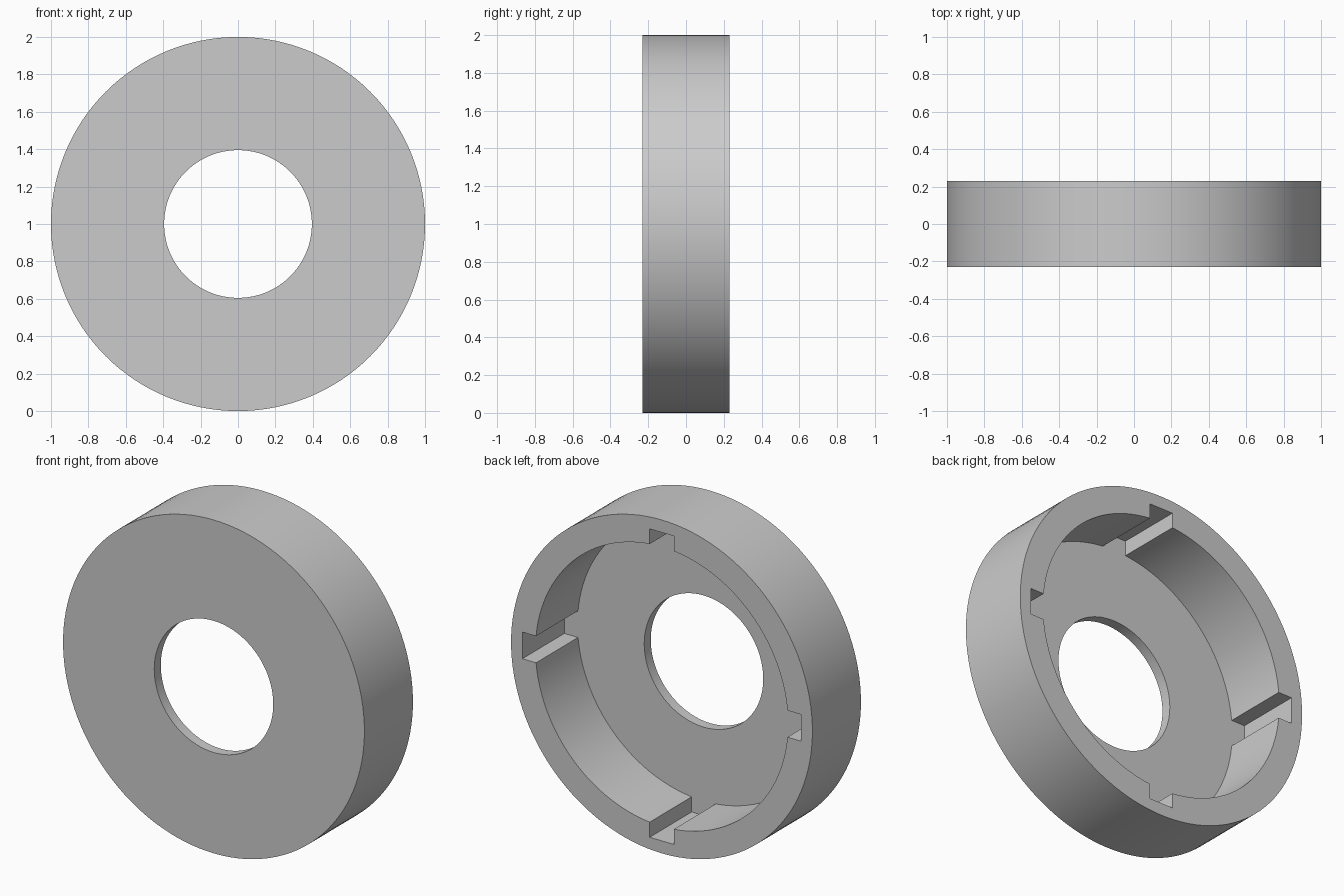
import bpy, bmesh
from math import pi, sin, cos, asin, sqrt, radians

if "Cube" in bpy.data.objects:
    bpy.data.objects.remove(bpy.data.objects["Cube"], do_unlink=True)

OUTER, HOLE, POCKET = 1.0, 0.395, 0.838
NOTCH_REACH, NOTCH_HALF = 0.925, 0.08
HALF_DEPTH, FLOOR_Y = 0.23, -0.168


def circle(radius, count=128):
    return [(radius * cos(2 * pi * i / count), radius * sin(2 * pi * i / count))
            for i in range(count)]


def notched_circle(steps=30):
    # Four arcs joined by square notches
    edge = asin(NOTCH_HALF / POCKET)
    points = []
    for quarter in range(4):
        a = quarter * pi / 2
        for side in (-NOTCH_HALF, NOTCH_HALF):
            points.append((NOTCH_REACH * cos(a) - side * sin(a),
                           NOTCH_REACH * sin(a) + side * cos(a)))
        for i in range(steps + 1):
            t = a + edge + (pi / 2 - 2 * edge) * i / steps
            points.append((POCKET * cos(t), POCKET * sin(t)))
    return points


def prism(name, outline, y0, y1):
    # Extrude an outline in the xz plane along y
    bm = bmesh.new()
    face = bm.faces.new([bm.verts.new((x, y0, z + OUTER)) for x, z in outline])
    moved = bmesh.ops.extrude_face_region(bm, geom=[face])["geom"]
    verts = [g for g in moved if isinstance(g, bmesh.types.BMVert)]
    bmesh.ops.translate(bm, verts=verts, vec=(0, y1 - y0, 0))
    bmesh.ops.recalc_face_normals(bm, faces=bm.faces)
    mesh = bpy.data.meshes.new(name)
    bm.to_mesh(mesh)
    bm.free()
    obj = bpy.data.objects.new(name, mesh)
    bpy.context.collection.objects.link(obj)
    return obj


# Solid disc, then the rear pocket with notches and the centre hole
ring = prism("ring_housing", circle(OUTER), -HALF_DEPTH, HALF_DEPTH)
cutters = [prism("pocket_cutter", notched_circle(), FLOOR_Y, 0.5),
           prism("hole_cutter", circle(HOLE), -0.5, 0.4)]

bpy.ops.object.select_all(action="DESELECT")
ring.select_set(True)
bpy.context.view_layer.objects.active = ring
for cutter in cutters:
    cutter.hide_render = True
    mod = ring.modifiers.new(cutter.name, "BOOLEAN")
    mod.operation = "DIFFERENCE"
    mod.solver = "EXACT"
    mod.object = cutter
    bpy.ops.object.modifier_apply(modifier=mod.name)
    bpy.data.objects.remove(cutter, do_unlink=True)
bpy.ops.object.shade_smooth_by_angle(angle=radians(30))

# Plain grey finish
grey = bpy.data.materials.new("grey")
grey.use_nodes = True
grey.diffuse_color = (0.6, 0.6, 0.6, 1)
grey.node_tree.nodes["Principled BSDF"].inputs["Base Color"].default_value = (0.6, 0.6, 0.6, 1)
ring.data.materials.clear()
ring.data.materials.append(grey)
